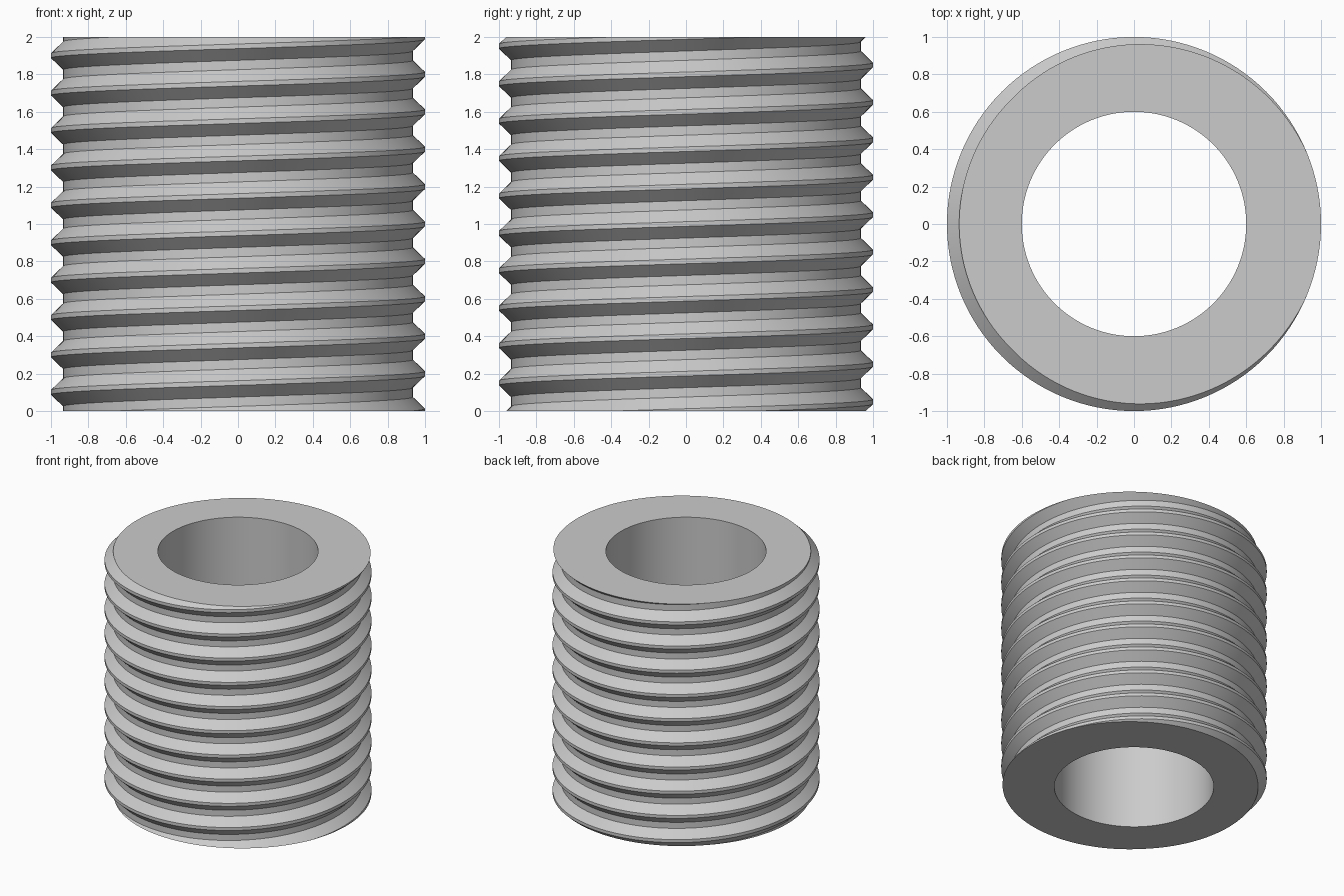
import bpy
import bmesh
from math import cos, sin, tau

cube = bpy.data.objects.get("Cube")
if cube:
    bpy.data.objects.remove(cube, do_unlink=True)

SEGMENTS = 128
PITCH = 0.2
HEIGHT = 2.0
BORE = 0.6
# One thread tooth: crest flat, upper flank, root flat (radius, height)
TOOTH = [(1.0, -0.0125), (1.0, 0.0125), (0.935, 0.075), (0.935, 0.125)]

bm = bmesh.new()


def ring_point(radius, step, z):
    a = tau * step / SEGMENTS
    return bm.verts.new((radius * cos(a), radius * sin(a), z))


# Right-handed helical thread, longer than needed at both ends
steps = range(-2 * SEGMENTS, 13 * SEGMENTS)
rows = [[ring_point(r, s, PITCH * s / SEGMENTS + dz) for r, dz in TOOTH] for s in steps]
for i in range(len(rows) - SEGMENTS - 1):
    a = rows[i] + [rows[i + SEGMENTS][0]]
    b = rows[i + 1] + [rows[i + 1 + SEGMENTS][0]]
    for j in range(len(TOOTH)):
        bm.faces.new((a[j], b[j], b[j + 1], a[j + 1]))

# Trim the thread flat at the bottom and top
for z, side in ((0, -1), (HEIGHT, 1)):
    bmesh.ops.bisect_plane(bm, geom=bm.verts[:] + bm.edges[:] + bm.faces[:], dist=1e-5,
                           plane_co=(0, 0, z), plane_no=(0, 0, side), clear_outer=True)
bmesh.ops.delete(bm, geom=[v for v in bm.verts if not v.link_faces], context='VERTS')

# Smooth central bore
low = [ring_point(BORE, s, 0) for s in range(SEGMENTS)]
high = [ring_point(BORE, s, HEIGHT) for s in range(SEGMENTS)]
for i in range(SEGMENTS):
    k = (i + 1) % SEGMENTS
    bm.faces.new((low[i], high[i], high[k], low[k]))

# Flat annular end faces
for z in (0, HEIGHT):
    rim = [e for e in bm.edges if e.is_boundary
           and all(abs(v.co.z - z) < 1e-3 for v in e.verts)]
    bmesh.ops.triangle_fill(bm, edges=rim, use_beauty=True, normal=(0, 0, 1))
bmesh.ops.recalc_face_normals(bm, faces=bm.faces[:])

mesh = bpy.data.meshes.new("threaded_sleeve")
bm.to_mesh(mesh)
bm.free()
sleeve = bpy.data.objects.new("threaded_sleeve", mesh)
bpy.context.collection.objects.link(sleeve)

# Plain grey material
grey = bpy.data.materials.new("light grey")
grey.use_nodes = True
colour = (0.6, 0.6, 0.6, 1)
grey.diffuse_color = colour
grey.node_tree.nodes["Principled BSDF"].inputs["Base Color"].default_value = colour
mesh.materials.append(grey)

bpy.ops.object.select_all(action='DESELECT')
sleeve.select_set(True)
bpy.context.view_layer.objects.active = sleeve
bpy.ops.object.shade_smooth_by_angle(angle=0.4)
